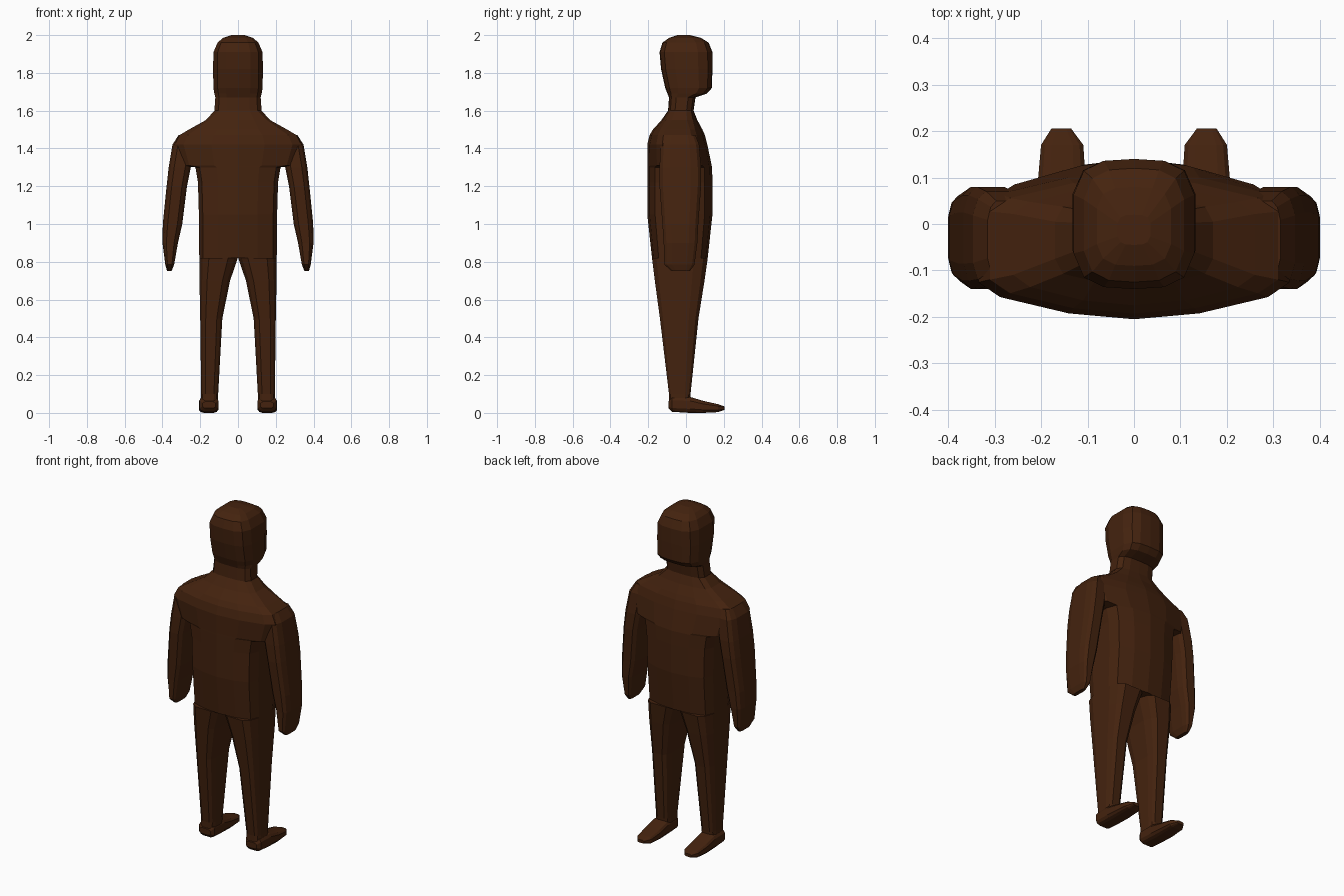
import bpy, bmesh

if "Cube" in bpy.data.objects:
    bpy.data.objects.remove(bpy.data.objects["Cube"])

brown = bpy.data.materials.new("dark_brown")
brown.diffuse_color = (0.058, 0.0165, 0.0045, 1)
brown.use_nodes = True
brown.node_tree.nodes["Principled BSDF"].inputs["Base Color"].default_value = brown.diffuse_color

# quarter outlines: (fraction of half width, fraction of half depth)
ROUND = [(0, 1), (.5, .97), (.83, .82), (1, .45)]
CHEST = [(0, 1), (.5, .93), (.9, .76), (1, .42)]
SHOULDER = [(0, 1), (.42, .92), (.86, .70), (1, .5)]
LIMB = [(0, 1), (.5, 1), (.82, .84), (1, .5)]


def ring(x0, x1, y0, y1, profile):
    """Closed 14-point outline filling the given box."""
    cx, hx, cy, hy = (x0 + x1) / 2, (x1 - x0) / 2, (y0 + y1) / 2, (y1 - y0) / 2
    q = profile
    pts = q + [(a, -b) for a, b in reversed(q)]
    pts += [(-a, -b) for a, b in q[1:]] + [(-a, b) for a, b in reversed(q[1:])]
    return [(cx + a * hx, cy + b * hy) for a, b in pts]


def loft(name, rings, mirror=False):
    """Skin a list of 3D outlines and cap both ends."""
    bm = bmesh.new()
    rows = [[bm.verts.new(p) for p in r] for r in rings]
    n = len(rows[0])
    for a, b in zip(rows, rows[1:]):
        for i in range(n):
            j = (i + 1) % n
            bm.faces.new((a[i], a[j], b[j], b[i]))
    bm.faces.new(rows[0])
    bm.faces.new(rows[-1])
    bmesh.ops.recalc_face_normals(bm, faces=bm.faces)
    me = bpy.data.meshes.new(name)
    bm.to_mesh(me)
    bm.free()
    me.materials.append(brown)
    ob = bpy.data.objects.new(name, me)
    bpy.context.collection.objects.link(ob)
    if mirror:
        m = ob.modifiers.new("mirror", 'MIRROR')
        m.use_mirror_merge = False
    return ob


def upright(z, x0, x1, y0, y1, profile):
    return [(x, y, z) for x, y in ring(x0, x1, y0, y1, profile)]


# torso, shoulders, neck and head: height, half width, back, front, outline
body = [
    (.82, .205, -.18, .115, CHEST),
    (1.05, .207, -.205, .14, CHEST),
    (1.22, .212, -.205, .14, CHEST),
    (1.30, .225, -.205, .138, CHEST),
    (1.31, .30, -.205, .136, SHOULDER),
    (1.42, .335, -.205, .113, SHOULDER),
    (1.47, .31, -.193, .10, SHOULDER),
    (1.50, .26, -.175, .087, SHOULDER),
    (1.55, .17, -.13, .06, CHEST),
    (1.60, .125, -.095, .04, ROUND),
    (1.67, .12, -.09, .05, ROUND),
    (1.69, .125, -.098, .11, ROUND),
    (1.72, .13, -.11, .137, ROUND),
    (1.82, .132, -.132, .14, ROUND),
    (1.91, .13, -.14, .14, ROUND),
    (1.96, .108, -.125, .12, ROUND),
    (1.985, .08, -.09, .08, ROUND),
    (2.0, .035, -.045, .02, ROUND),
]
loft("torso_and_head", [upright(z, -w, w, b, f, p) for z, w, b, f, p in body])

# arms: height, inner, outer, back, front
arm = [
    (.75, .352, .375, -.075, .02),
    (.785, .338, .385, -.115, .045),
    (.90, .318, .40, -.118, .06),
    (1.00, .295, .398, -.125, .065),
    (1.20, .27, .378, -.14, .08),
    (1.30, .25, .367, -.14, .08),
    (1.42, .23, .347, -.135, .07),
    (1.47, .24, .315, -.115, .05),
]
loft("arms", [upright(*s, LIMB) for s in arm], True)

# legs, same layout
leg = [
    (.03, .108, .196, -.09, .02),
    (.10, .105, .195, -.09, .024),
    (.50, .083, .20, -.138, .066),
    (.70, .042, .204, -.165, .098),
    (.82, .001, .205, -.18, .115),
]
loft("legs", [upright(*s, LIMB) for s in leg], True)

# feet, skinned heel to toe: y, inner, outer, bottom, top
foot = [
    (-.093, .118, .188, .025, .06),
    (-.075, .104, .204, .006, .085),
    (.02, .104, .206, 0, .085),
    (.09, .104, .207, 0, .064),
    (.17, .109, .20, .004, .046),
    (.205, .135, .178, .016, .034),
]
loft("feet", [[(x, y, z) for x, z in ring(a, b, lo, hi, LIMB)]
              for y, a, b, lo, hi in foot], True)
